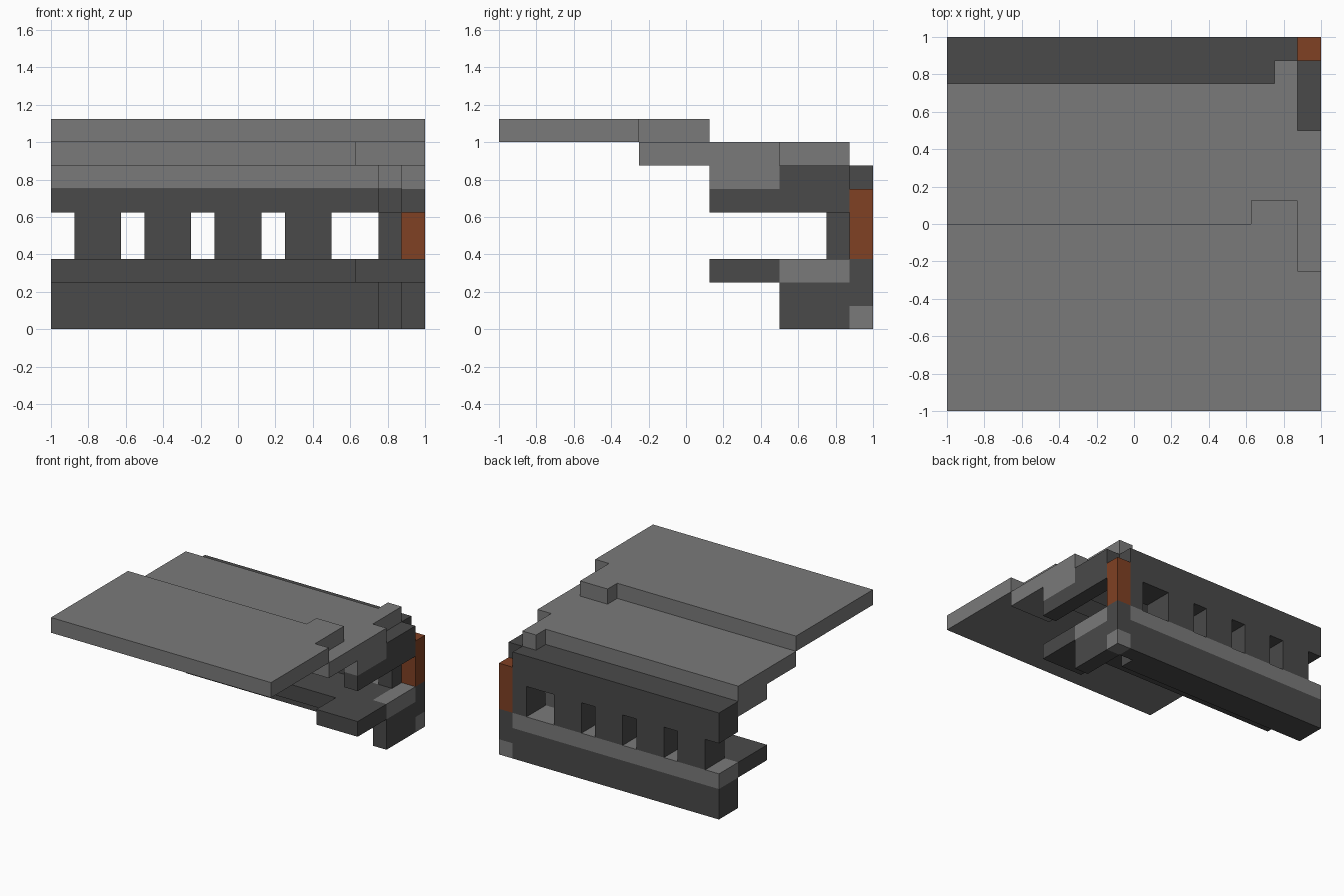
import bpy
import bmesh

cube = bpy.data.objects.get("Cube")
if cube:
    bpy.data.objects.remove(cube, do_unlink=True)


def material(name, rgb):
    mat = bpy.data.materials.new(name)
    mat.use_nodes = True
    mat.diffuse_color = (*rgb, 1)
    mat.node_tree.nodes["Principled BSDF"].inputs["Base Color"].default_value = (*rgb, 1)
    return mat


light = material("light_stone", (0.195, 0.195, 0.195))
dark = material("dark_stone", (0.068, 0.068, 0.068))
rust = material("rust_orange", (0.216, 0.052, 0.017))


def blocks(name, mat, z0, z1, spans):
    """One object made of upright blocks, each span being x0, x1, y0, y1."""
    bm = bmesh.new()
    for x0, x1, y0, y1 in spans:
        verts = bmesh.ops.create_cube(bm, size=1)["verts"]
        for v in verts:
            v.co.x = x1 if v.co.x > 0 else x0
            v.co.y = y1 if v.co.y > 0 else y0
            v.co.z = z1 if v.co.z > 0 else z0
    mesh = bpy.data.meshes.new(name)
    bm.to_mesh(mesh)
    bm.free()
    mesh.materials.append(mat)
    obj = bpy.data.objects.new(name, mesh)
    bpy.context.collection.objects.link(obj)
    return obj


A, B, C = 0.625, 0.75, 0.875  # x positions of the interlocking steps

# Roof slabs
blocks("upper_roof_slab", light, 1.0, 1.125,
       [(-1, A, -1, 0), (A, C, -1, 0.125), (C, 1, -1, -0.25)])
blocks("lower_roof_slab", light, C, 1.0,
       [(-1, A, 0, B), (A, B, -0.25, B), (B, C, -0.25, C), (C, 1, -0.25, 0.5)])

# Ceiling ledge and wall head under the roof
blocks("ceiling_ledge", light, B, C,
       [(-1, B, 0.375, B), (B, C, 0.5, C), (C, 1, 0.125, 0.5)])
blocks("side_bracket", dark, A, B, [(C, 1, 0.125, 0.5)])
blocks("wall_head", dark, A, C,
       [(-1, B, B, 1), (B, C, C, 1), (C, 1, 0.5, C)])

# Pillars between the window openings
blocks("pillars", dark, 0.375, A,
       [(x, x + 0.25, B, 1) for x in (-0.875, -0.5, -0.125, 0.25)] + [(B, C, B, 1)])

# Corner post and its foot
blocks("corner_post", rust, 0.375, B, [(C, 1, C, 1)])
blocks("corner_foot", light, 0, 0.125, [(C, 1, C, 1)])
blocks("corner_base", dark, 0.125, 0.375, [(C, 1, C, 1)])

# Base wall, sill and floor
blocks("base_wall", dark, 0, 0.25,
       [(-1, B, B, 1), (B, C, C, 1), (C, 1, 0.5, C)])
blocks("window_sill", light, 0.25, 0.375,
       [(-1, B, B, 1), (B, C, C, 1), (C, 1, 0.5, C)])
blocks("floor_ledge", dark, 0.25, 0.375,
       [(-1, A, 0.375, B), (A, B, 0.125, B), (B, C, 0.125, C), (C, 1, 0.125, 0.5)])
